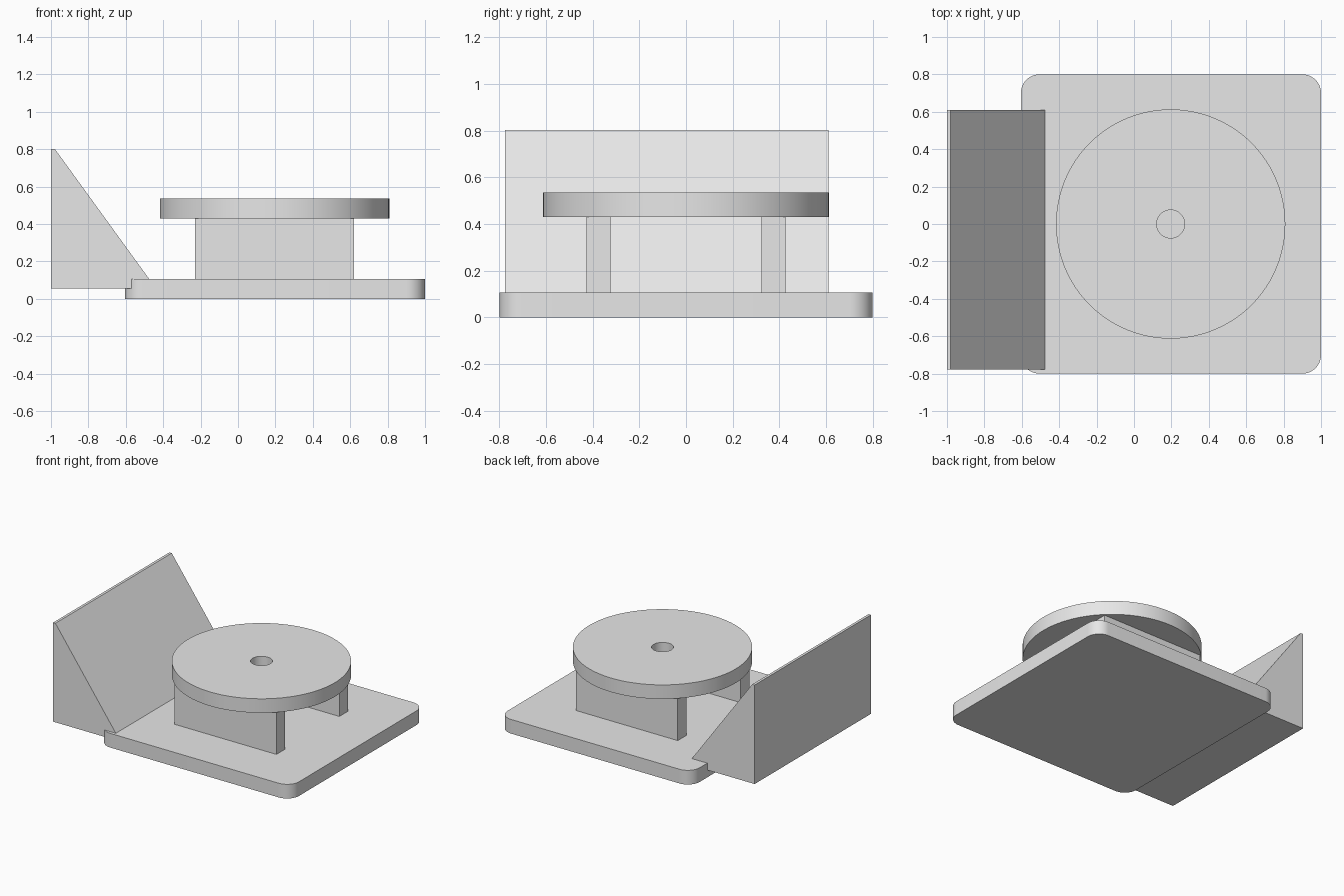
import bpy
import bmesh
import math
from mathutils import Matrix, Vector

cube = bpy.data.objects.get("Cube")
if cube:
    bpy.data.objects.remove(cube, do_unlink=True)

GREY = (0.8, 0.8, 0.8, 1.0)
grey = bpy.data.materials.new("plain_grey")
grey.use_nodes = True
grey.diffuse_color = GREY
grey.node_tree.nodes["Principled BSDF"].inputs["Base Color"].default_value = GREY


def finish(name, bm):
    """Turn a bmesh into a grey object, smooth with sharp edges kept."""
    bmesh.ops.recalc_face_normals(bm, faces=bm.faces)
    mesh = bpy.data.meshes.new(name)
    bm.to_mesh(mesh)
    bm.free()
    mesh.materials.append(grey)
    for poly in mesh.polygons:
        poly.use_smooth = True
    mesh.set_sharp_from_angle(angle=math.radians(30))
    obj = bpy.data.objects.new(name, mesh)
    bpy.context.collection.objects.link(obj)
    return obj


def box(name, low, high, corner=0):
    """Box between two corners, with optional rounded upright edges."""
    low, high = Vector(low), Vector(high)
    bm = bmesh.new()
    bmesh.ops.create_cube(bm, size=1, matrix=Matrix.Translation((low + high) / 2)
                          @ Matrix.Diagonal((*(high - low), 1)))
    if corner:
        upright = [e for e in bm.edges
                   if abs(e.verts[0].co.z - e.verts[1].co.z) > 0.01]
        bmesh.ops.bevel(bm, geom=upright, offset=corner, segments=12,
                        profile=0.5, affect='EDGES')
    return finish(name, bm)


def prism(name, profile, front, back):
    """Extrude an x-z profile along y."""
    bm = bmesh.new()
    face = bm.faces.new([bm.verts.new((x, front, z)) for x, z in profile])
    side = bmesh.ops.extrude_face_region(bm, geom=[face], use_keep_orig=True)
    moved = [g for g in side["geom"] if isinstance(g, bmesh.types.BMVert)]
    bmesh.ops.translate(bm, verts=moved, vec=(0, back - front, 0))
    return finish(name, bm)


def ring(name, centre, inner, outer, bottom, top, steps=96):
    """Spin a rectangle into a disc with a round hole through it."""
    bm = bmesh.new()
    corners = [(inner, bottom), (outer, bottom), (outer, top), (inner, top)]
    verts = [bm.verts.new((centre + r, 0, z)) for r, z in corners]
    edges = [bm.edges.new((verts[i], verts[(i + 1) % 4])) for i in range(4)]
    bmesh.ops.spin(bm, geom=verts + edges, cent=(centre, 0, 0), axis=(0, 0, 1),
                   angle=math.tau, steps=steps, use_merge=True)
    bmesh.ops.remove_doubles(bm, verts=bm.verts, dist=0.0001)
    return finish(name, bm)


BASE_TOP, DISC_BOTTOM = 0.107, 0.43

# Rounded base plate
box("base_plate", (-0.605, -0.8, 0), (1, 0.8, BASE_TOP), corner=0.1)

# Two upright walls carrying the disc
for label, near, far in (("front", -0.427, -0.323), ("back", 0.323, 0.427)):
    box(label + "_support", (-0.23, near, BASE_TOP), (0.62, far, DISC_BOTTOM))

# Round platform with a centre hole
ring("round_platform", 0.196, 0.075, 0.613, DISC_BOTTOM, 0.536)

# Sloped wedge overlapping the edge of the base
prism("side_wedge", [(-1, 0.055), (-0.438, 0.055), (-0.98, 0.802), (-1, 0.802)],
      -0.777, 0.61)
